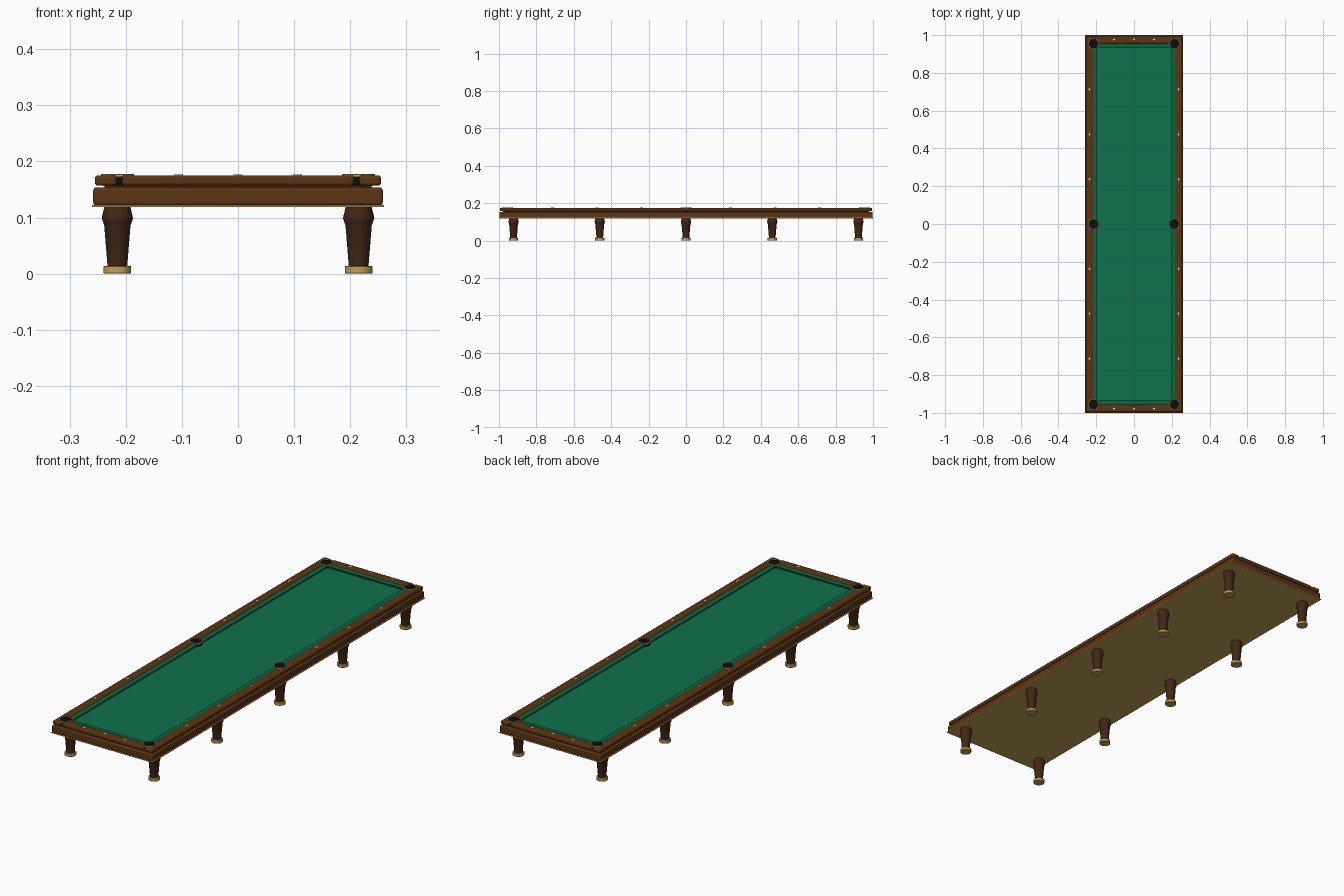
import bpy, bmesh, math

cube = bpy.data.objects.get("Cube")
if cube:
    bpy.data.objects.remove(cube, do_unlink=True)


def material(name, r, g, b):
    m = bpy.data.materials.new(name)
    m.use_nodes = True
    m.diffuse_color = (r, g, b, 1)
    m.node_tree.nodes["Principled BSDF"].inputs["Base Color"].default_value = (r, g, b, 1)
    return m


WOOD = material("brown wood", 0.105, 0.036, 0.007)
DARK = material("dark wood", 0.055, 0.02, 0.008)
BRASS = material("brass", 0.55, 0.36, 0.1)
CLOTH = material("green cloth", 0.005, 0.165, 0.07)
CUSHION = material("cushion green", 0.004, 0.13, 0.055)
BLACK = material("pocket black", 0.004, 0.004, 0.004)
IVORY = material("ivory", 0.8, 0.72, 0.52)
parts = []


def finish(name, bm, mat):
    bmesh.ops.recalc_face_normals(bm, faces=bm.faces)
    mesh = bpy.data.meshes.new(name)
    bm.to_mesh(mesh)
    bm.free()
    mesh.materials.append(mat)
    ob = bpy.data.objects.new(name, mesh)
    bpy.context.collection.objects.link(ob)
    parts.append(ob)
    return ob


def box(name, mat, x, y, z, bevel=0.0):
    """Box between the (low, high) pairs x, y and z."""
    bm = bmesh.new()
    bmesh.ops.create_cube(bm, size=1)
    for v in bm.verts:
        for i, (lo, hi) in enumerate((x, y, z)):
            v.co[i] = hi if v.co[i] > 0 else lo
    ob = finish(name, bm, mat)
    if bevel:
        mod = ob.modifiers.new("rounded edges", "BEVEL")
        mod.width = bevel
        mod.segments = 3
    return ob


def lathe(name, mat, profile, x, y, sides=32, closed=False):
    """Turn a (radius, height) profile about the vertical at x, y."""
    bm = bmesh.new()
    rings = []
    for r, z in profile:
        rings.append([bm.verts.new((x + r * math.cos(math.tau * i / sides),
                                    y + r * math.sin(math.tau * i / sides), z))
                      for i in range(sides)])
    pairs = list(zip(rings, rings[1:]))
    if closed:
        pairs.append((rings[-1], rings[0]))
    else:
        bm.faces.new(rings[0])
        bm.faces.new(rings[-1])
    for a, b in pairs:
        for i in range(sides):
            j = (i + 1) % sides
            bm.faces.new((a[i], a[j], b[j], b[i]))
    return finish(name, bm, mat)


def cushion(name, length, nose, back, axis, sign):
    """Rubber rail with a sloped nose, running along one axis."""
    section = [(back, 0.157), (back, 0.172), (nose, 0.1705), (nose + 0.005, 0.157)]
    bm = bmesh.new()
    ends = []
    for e, cut in ((-1, 0), (1, 0)):
        ring = []
        for d, z in section:
            along = e * length
            p = (sign * d, along, z) if axis == "y" else (along, sign * d, z)
            ring.append(bm.verts.new(p))
        ends.append(ring)
        bm.faces.new(ring)
    for i in range(4):
        j = (i + 1) % 4
        bm.faces.new((ends[0][i], ends[0][j], ends[1][j], ends[1][i]))
    finish(name, bm, CUSHION)


# Cabinet, brass base trim and playing bed
box("base_trim", BRASS, (-0.26, 0.26), (-1, 1), (0.1185, 0.122))
box("cabinet", WOOD, (-0.258, 0.258), (-0.998, 0.998), (0.1215, 0.1535), 0.005)
box("neck", DARK, (-0.238, 0.238), (-0.978, 0.978), (0.152, 0.1585))
box("cloth_bed", CLOTH, (-0.216, 0.216), (-0.957, 0.957), (0.153, 0.161))

# Rails and cushions
for s, side in ((-1, "right"), (1, "left")):
    box("rail_" + side, WOOD, sorted((s * 0.216, s * 0.255)), (-0.995, 0.995),
        (0.157, 0.1752), 0.005)
    cushion("cushion_" + side, 0.935, 0.195, 0.218, "y", s)
for s, side in ((-1, "front"), (1, "back")):
    box("rail_" + side, WOOD, (-0.207, 0.207), sorted((s * 0.956, s * 0.995)),
        (0.157, 0.1752), 0.005)
    cushion("cushion_" + side, 0.193, 0.935, 0.958, "x", s)

# Six pockets with brass rims
for x in (-0.215, 0.215):
    for y in (-0.955, 0, 0.955):
        lathe("pocket", BLACK, [(0.026, 0.156), (0.026, 0.1758)], x, y)
        lathe("pocket_rim", BRASS, [(0.025, 0.172), (0.0255, 0.1772), (0.028, 0.1775),
                                    (0.0295, 0.1765), (0.0295, 0.172)], x, y, closed=True)


# Diamond sights set in the rails
def sight(x, y, half_x, half_y):
    ob = lathe("sight", IVORY, [(1, 0.1745), (1, 0.1763)], 0, 0, sides=4)
    ob.scale = (half_x, half_y, 1)
    ob.location = (x, y, 0)


for s in (-1, 1):
    for y in (0.237, 0.475, 0.713):
        for t in (-1, 1):
            sight(s * 0.236, t * y, 0.005, 0.008)
    for x in (-0.106, 0, 0.106):
        sight(x, s * 0.977, 0.008, 0.005)

# Five pairs of turned legs on brass feet
for x in (-0.215, 0.215):
    for k in range(-2, 3):
        y = k * 0.461
        lathe("leg", DARK, [(0.0175, 0.013), (0.0235, 0.087), (0.0245, 0.089), (0.0275, 0.098),
                            (0.0275, 0.101), (0.024, 0.115), (0.023, 0.12)], x, y)
        lathe("foot", BRASS, [(0.0235, 0), (0.0247, 0.0015), (0.0247, 0.0125),
                              (0.0235, 0.014)], x, y)

# Smooth the turned parts and rounded edges, keep corners sharp
bpy.ops.object.select_all(action="DESELECT")
for ob in parts:
    ob.select_set(True)
bpy.context.view_layer.objects.active = parts[0]
bpy.ops.object.shade_smooth_by_angle(angle=math.radians(35))
